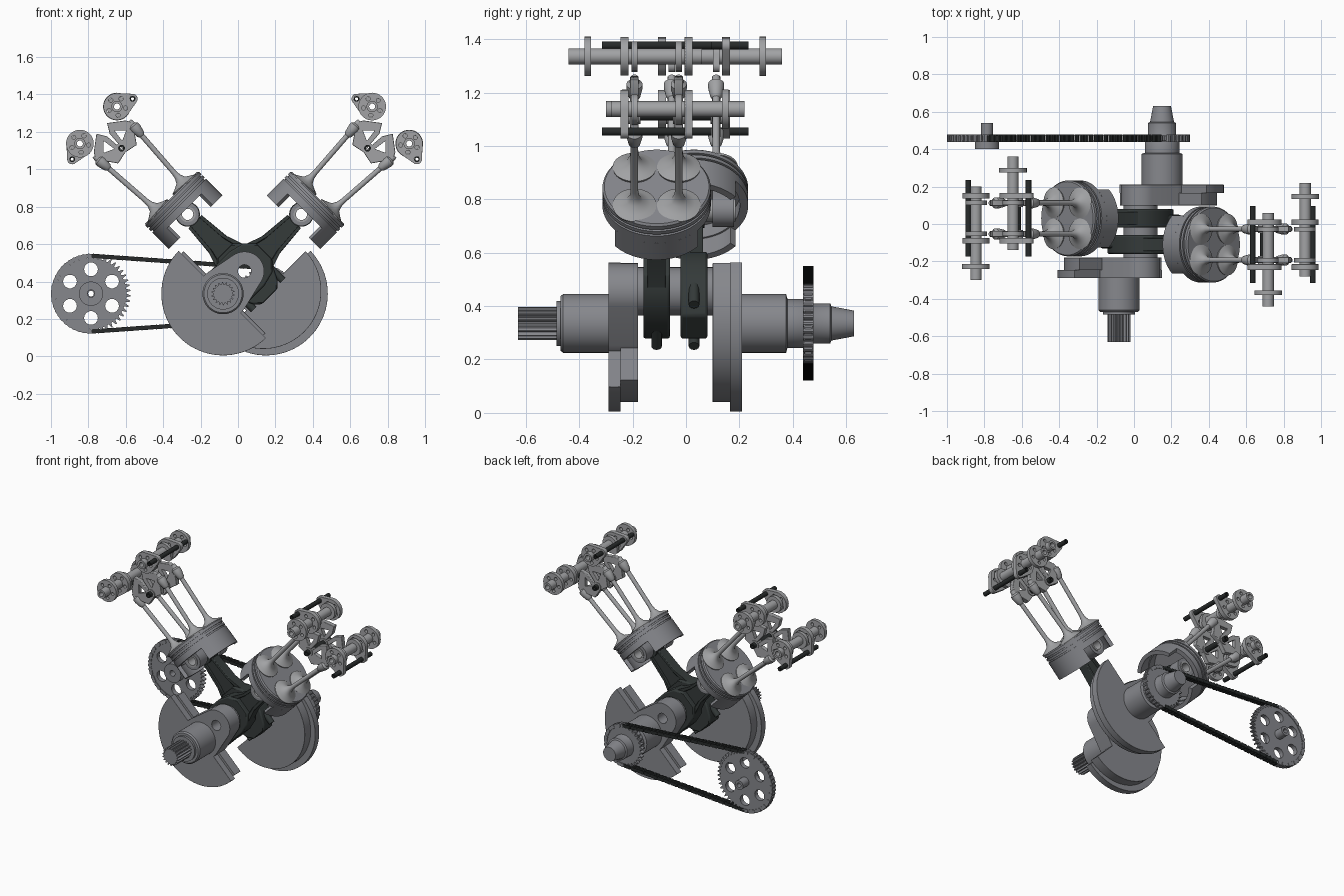
import bpy, bmesh, math
from math import sin, cos, pi, radians
from mathutils import Matrix, Vector
from mathutils.geometry import tessellate_polygon, convex_hull_2d

cube = bpy.data.objects.get("Cube")
if cube:
    bpy.data.objects.remove(cube, do_unlink=True)


def material(name, rgb):
    m = bpy.data.materials.new(name)
    m.use_nodes = True
    m.diffuse_color = (*rgb, 1)
    bsdf = m.node_tree.nodes["Principled BSDF"]
    bsdf.inputs["Base Color"].default_value = (*rgb, 1)
    bsdf.inputs["Roughness"].default_value = 0.5
    return m


STEEL = material("steel grey", (0.24, 0.245, 0.265))
LIGHT = material("light steel", (0.36, 0.365, 0.375))
DARK = material("dark forged metal", (0.035, 0.043, 0.042))
BLACK = material("black metal", (0.02, 0.023, 0.023))
made = []
T, R = Matrix.Translation, Matrix.Rotation
Y_AXIS = R(-pi / 2, 4, 'X')      # turns local z into y
FACE_FRONT = R(pi / 2, 4, 'X')   # turns a flat outline upright


def finish(name, bm, mat, m, bevel=0):
    bmesh.ops.remove_doubles(bm, verts=bm.verts, dist=1e-5)
    bmesh.ops.recalc_face_normals(bm, faces=bm.faces)
    mesh = bpy.data.meshes.new(name)
    bm.to_mesh(mesh)
    bm.free()
    mesh.materials.append(mat)
    ob = bpy.data.objects.new(name, mesh)
    ob.matrix_world = m
    bpy.context.collection.objects.link(ob)
    if bevel:
        mod = ob.modifiers.new("Bevel", 'BEVEL')
        mod.width, mod.segments, mod.limit_method = bevel, 2, 'ANGLE'
        mod.angle_limit = radians(35)
    made.append(ob)


def prism(name, loops, a, b, mat, m, bevel=0):
    """Outline with holes, extruded along local z."""
    bm = bmesh.new()
    flat = [p for loop in loops for p in loop]
    low, high = ([bm.verts.new((x, y, h)) for x, y in flat] for h in (a, b))
    for tri in tessellate_polygon([[Vector((x, y, 0)) for x, y in l] for l in loops]):
        for side in (low, high):
            bm.faces.new([side[i] for i in tri])
    start = 0
    for loop in loops:
        n = len(loop)
        for i in range(n):
            j, k = start + i, start + (i + 1) % n
            bm.faces.new((low[j], low[k], high[k], high[j]))
        start += n
    finish(name, bm, mat, m, bevel)


def plate(name, loops, y0, y1, mat, m, bevel=0):
    """Upright outline in x and z, running from y0 to y1."""
    prism(name, loops, -y1, -y0, mat, m @ FACE_FRONT, bevel)


def lathe(name, profile, mat, m, n=32):
    bm = bmesh.new()
    rings = [[bm.verts.new((r * cos(2 * pi * i / n), r * sin(2 * pi * i / n), h))
              for i in range(n)] for r, h in profile]
    for p, q in zip(rings, rings[1:]):
        for i in range(n):
            bm.faces.new((p[i], p[i - 1], q[i - 1], q[i]))
    finish(name, bm, mat, m)


def tube(name, x, z, ro, ri, y0, y1, mat, m, n=24):
    prof = [(ro, y0), (ro, y1), (ri, y1), (ri, y0), (ro, y0)]
    lathe(name, prof, mat, m @ T((x, 0, z)) @ Y_AXIS, n)


def circle(x, y, r, n=24):
    return [(x + r * cos(2 * pi * i / n), y + r * sin(2 * pi * i / n)) for i in range(n)]


def hull(*discs):
    pts = [p for d in discs for p in circle(*d, 40)]
    return [pts[i] for i in convex_hull_2d(pts)]


def arc(x, y, r, a, b, n=40):
    return [(x + r * cos(radians(a + (b - a) * i / n)),
             y + r * sin(radians(a + (b - a) * i / n))) for i in range(n + 1)]


def gear(x, y, r0, r1, n):
    return [(x + r * cos(2 * pi * (i + f) / n), y + r * sin(2 * pi * (i + f) / n))
            for i in range(n) for r, f in ((r0, 0), (r0, .3), (r1, .5), (r1, .7))]


def ring_holes(x, y, at, r, n, turn=0.3):
    return [circle(x + at * cos(turn + 2 * pi * i / n), y + at * sin(turn + 2 * pi * i / n), r, 14)
            for i in range(n)]


def crank_half(h):
    ax, az = -0.115, -0.12
    plate("crank_arm", [hull((ax, az, .14), (0, 0, .105)), circle(0, 0, .035)],
          -.25, -.14, STEEL, h, .008)
    plate("counterweight_rim", [arc(ax, az, .33, 136, 314)], -.25, -.205, STEEL, h, .004)
    plate("counterweight_body", [arc(ax + .015, az + .015, .31, 137, 313)],
          -.206, -.14, STEEL, h, .01)


def piston_and_rod(b):
    # Piston crown with ring grooves, open underneath
    prof = [(0, .555), (.196, .555), (.203, .547)]
    for g in (.53, .505):
        prof += [(.203, g), (.194, g), (.194, g - .009), (.203, g - .009)]
    prof += [(.203, .455), (.172, .455), (.172, .52), (0, .52)]
    lathe("piston_crown", prof, STEEL, b, 64)
    for side in (0, 180):
        outline = arc(0, 0, .203, side - 50, side + 50) + arc(0, 0, .178, side + 50, side - 50)
        prism("piston_skirt", [outline], .37, .458, STEEL, b)
    for s in (-1, 1):
        plate("pin_boss", [hull((0, .43, .062), (0, .475, .055)), circle(0, .43, .035)],
              *sorted((s * .07, s * .15)), STEEL, b)
    tube("wrist_pin", 0, .43, .042, .03, -.155, .155, LIGHT, b)
    # Connecting rod
    half = [(.06, .15), (.11, .1), (.13, .02), (.13, -.08), (.09, -.16), (.06, -.19)]
    big = half + [(-x, z) for x, z in reversed(half)]
    plate("rod_big_end", [big, circle(0, 0, .09, 32)], -.05, .05, DARK, b, .01)
    web = [(.1, .1), (.066, .2), (.05, .375)]
    plate("rod_web", [web + [(-x, z) for x, z in reversed(web)]], -.018, .018, DARK, b)
    plate("rod_small_end", [circle(0, .43, .066), circle(0, .43, .041)], -.04, .04, DARK, b)
    for s in (-1, 1):
        rail = web + [(.032, .375), (.045, .2), (.07, .1)]
        plate("rod_rail", [[(s * x, z) for x, z in rail]], -.034, .034, DARK, b, .004)
        lathe("rod_bolt", [(0, -.18), (.02, -.18), (.02, -.05), (0, -.05)], DARK,
              b @ T((s * .11, 0, 0)), 12)


def valve_gear(b):
    tube("rocker_shaft", 0, .93, .018, .009, -.13, .13, BLACK, b)
    for s in (-1, 1):
        cx, cz, tx, tz = s * .14, 1.105, s * .228, 1.075
        holes = [circle(cx, cz, .017, 16)] + ring_holes(cx, cz, .047, .011, 5)
        lobe_holes = [circle(cx, cz, .017, 16)]
        # Camshaft with end flange, brackets and side tube
        y0, y1 = sorted((-s * .17, s * .33))
        tube("camshaft", cx, cz, .03, .016, y0, y1, LIGHT, b)
        plate("cam_flange", [circle(cx, cz, .074, 32)] + holes,
              *sorted((s * .245, s * .27)), LIGHT, b)
        tube("side_tube", tx, tz, .015, .008, -.205, .205, BLACK, b, 16)
        for y in (-.12, .12):
            plate("cam_bracket", [hull((cx, cz, .072), (tx, tz, .027))] + holes
                  + [circle(tx, tz, .015, 14)], y - .015, y + .015, LIGHT, b, .003)
        # Cams, rockers and valves
        rocker = [(0, .90), (.07, .885), (.14, .985), (.12, 1.02), (.04, 1.08), (.01, 1.03)]
        gap = [(.03, .955), (.085, .98), (.04, 1.025)]
        for y in (-.083, .083):
            plate("cam_lobe", [hull((cx, cz, .055), (cx, cz - .05, .024))] + lobe_holes,
                  y - .012, y + .012, LIGHT, b)
            plate("rocker_arm", [[(s * x, z) for x, z in loop] for loop in (rocker, gap)],
                  y - .016, y + .016, LIGHT, b, .003)
            tube("rocker_collar", 0, .93, .03, .018, y - .022, y + .022, LIGHT, b)
            prof = [(0, 0), (.08, 0), (.082, .008), (.06, .018), (.03, .035), (.018, .06),
                    (.014, .09), (.014, .35), (.022, .36), (.03, .40), (.03, .42),
                    (.018, .43), (.014, .455), (0, .455)]
            lathe("valve", prof, LIGHT, b @ T((s * .10, y, .55)) @ R(s * radians(4), 4, 'Y'))


# Two identical halves, turned about a vertical line through the crank pin
for turn in (0, pi):
    half_frame = T((.035, -.04, .455)) @ R(turn, 4, 'Z')
    crank_half(half_frame)
    bank = half_frame @ R(radians(-45), 4, 'Y') @ T((0, .07, 0))
    piston_and_rod(bank)
    valve_gear(bank)
tube("crank_pin", .035, .455, .091, .035, -.185, .105, STEEL, Matrix(), 32)

# Shaft ends
FRONT, REAR, CAM = (-.08, .335), (.15, .335), (-.786, .335)
lathe("front_shaft", [(0, -.27), (.11, -.27), (.11, -.46), (.102, -.47), (.085, -.47),
                      (.085, -.485), (0, -.485)], STEEL, T((FRONT[0], 0, FRONT[1])) @ Y_AXIS, 48)
plate("splined_snout", [gear(*FRONT, .05, .062, 18)], -.63, -.48, STEEL, Matrix())
lathe("rear_shaft", [(0, .19), (.11, .19), (.11, .375), (.092, .38), (.092, .44), (.075, .475),
                     (.075, .54), (.064, .545), (.048, .63), (0, .63)], STEEL,
      T((REAR[0], 0, REAR[1])) @ Y_AXIS, 48)

# Sprockets
plate("crank_sprocket", [gear(*REAR, .125, .146, 30)], .444, .472, STEEL, Matrix())
plate("large_sprocket", [gear(*CAM, .19, .212, 46), circle(*CAM, .02)]
      + ring_holes(*CAM, .13, .037, 6, pi / 6), .442, .474, STEEL, Matrix())
tube("sprocket_hub", *CAM, .065, .02, .40, .443, STEEL, Matrix())
tube("sprocket_shaft", *CAM, .032, .015, .47, .54, STEEL, Matrix())


def chain(name, pts, mat):
    bm = bmesh.new()
    for i, (p, q) in enumerate(zip(pts, pts[1:])):
        p, q = Vector(p), Vector(q)
        d, mid = q - p, (p + q) / 2
        lean = R(-math.atan2(d.y, d.x), 4, 'Y')
        for s in (-1, 1):
            at = T((mid.x, .458 + s * (.014 if i % 2 else .018), mid.y))
            size = Matrix.Diagonal((d.length * 1.25, .004, .022, 1))
            bmesh.ops.create_cube(bm, size=1, matrix=at @ lean @ size)
        bmesh.ops.create_cone(bm, cap_ends=True, segments=10, radius1=.013, radius2=.013,
                              depth=.04, matrix=T((p.x, .458, p.y)) @ FACE_FRONT)
    finish(name, bm, mat, Matrix())


# Chain runs and wraps
R1, R2 = .202, .137
lean_deg = math.degrees(math.acos((R1 - R2) / (REAR[0] - CAM[0])))
for s in (-1, 1):
    a = arc(*CAM, R1, s * lean_deg, 0, 1)[0]
    b = arc(*REAR, R2, s * lean_deg, 0, 1)[0]
    n = 36
    chain("chain_run", [Vector(a).lerp(Vector(b), i / n) for i in range(n + 1)], BLACK)
chain("chain_wrap_large", arc(*CAM, R1, lean_deg, 360 - lean_deg, 25), STEEL)
chain("chain_wrap_small", arc(*REAR, R2, -lean_deg, lean_deg, 16), STEEL)

# Smooth shading with sharp edges kept
bpy.ops.object.select_all(action='DESELECT')
for ob in made:
    ob.select_set(True)
bpy.context.view_layer.objects.active = made[0]
bpy.ops.object.shade_smooth_by_angle(angle=radians(35))
